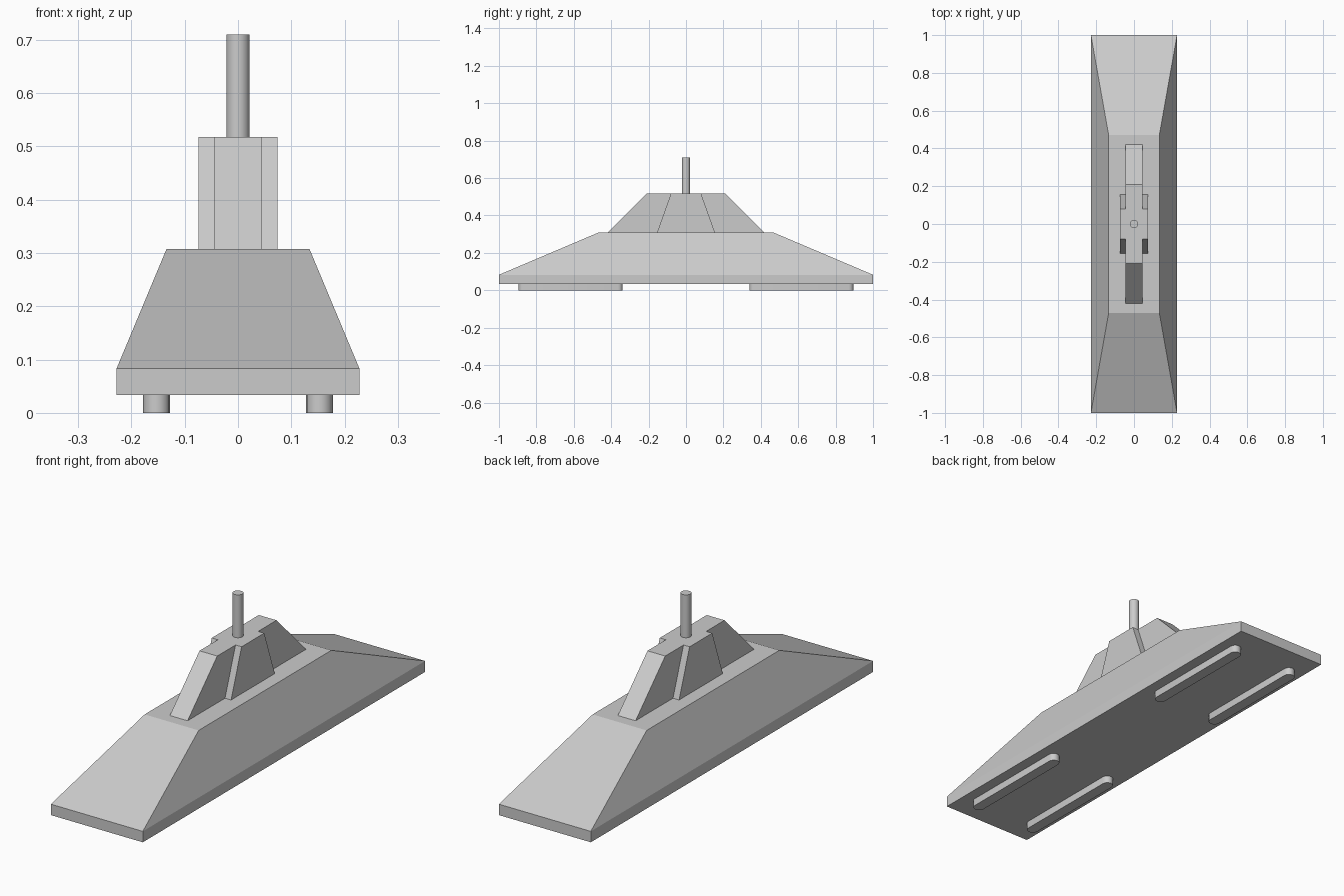
import bpy, bmesh
from math import sin, cos, pi, radians

cube = bpy.data.objects.get("Cube")
if cube:
    bpy.data.objects.remove(cube, do_unlink=True)

grey = bpy.data.materials.new("light_grey")
grey.use_nodes = True
grey.diffuse_color = (0.6, 0.6, 0.6, 1)
grey.node_tree.nodes["Principled BSDF"].inputs["Base Color"].default_value = (0.6, 0.6, 0.6, 1)


def loft(name, rings, smooth=False):
    """Join stacked rings of points with quads and cap both ends."""
    bm = bmesh.new()
    loops = [[bm.verts.new(p) for p in ring] for ring in rings]
    n = len(loops[0])
    for low, high in zip(loops, loops[1:]):
        for i in range(n):
            j = (i + 1) % n
            bm.faces.new((low[i], low[j], high[j], high[i]))
    bm.faces.new(loops[0][::-1])
    bm.faces.new(loops[-1])
    bmesh.ops.recalc_face_normals(bm, faces=bm.faces)
    mesh = bpy.data.meshes.new(name)
    bm.to_mesh(mesh)
    bm.free()
    mesh.materials.append(grey)
    obj = bpy.data.objects.new(name, mesh)
    bpy.context.collection.objects.link(obj)
    if smooth:
        bpy.ops.object.select_all(action="DESELECT")
        obj.select_set(True)
        bpy.context.view_layer.objects.active = obj
        bpy.ops.object.shade_smooth_by_angle(angle=radians(50))
    return obj


def rect(x, y, z):
    return [(-x, -y, z), (x, -y, z), (x, y, z), (-x, y, z)]


def slot(x, y, r, half, z, steps=8):
    """Outline with round ends, long in y; half = 0 gives a circle."""
    ring = []
    for end, start in ((1, 0), (-1, pi)):
        for i in range(steps + 1 if half else steps):
            a = start + pi * i / steps
            ring.append((x + r * cos(a), y + end * half + r * sin(a), z))
    return ring


# Base with a short upright rim and sloping sides
base_z, rim_z, deck_z, ridge_z = 0.034, 0.083, 0.308, 0.518
loft("base", [rect(0.228, 1, base_z), rect(0.228, 1, rim_z), rect(0.134, 0.47, deck_z)])

# Narrow ridge with a wider crosspiece through its middle
loft("ridge", [rect(0.044, 0.42, deck_z), rect(0.044, 0.21, ridge_z)])
for side, name in ((1, "left_rib"), (-1, "right_rib")):
    rings = [[(x + side * 0.059, y, z) for x, y, z in rect(0.015, half, height)]
             for half, height in ((0.155, deck_z), (0.08, ridge_z))]
    loft(name, rings)

# Upright pin
loft("pin", [slot(0, 0, 0.022, 0, z) for z in (ridge_z, 0.71)], smooth=True)

# Four long feet with round ends
for sx, side in ((1, "left"), (-1, "right")):
    for sy, end in ((-1, "front"), (1, "back")):
        loft(f"{end}_{side}_foot",
             [slot(sx * 0.153, sy * 0.617, 0.025, 0.253, z) for z in (0, base_z)],
             smooth=True)
